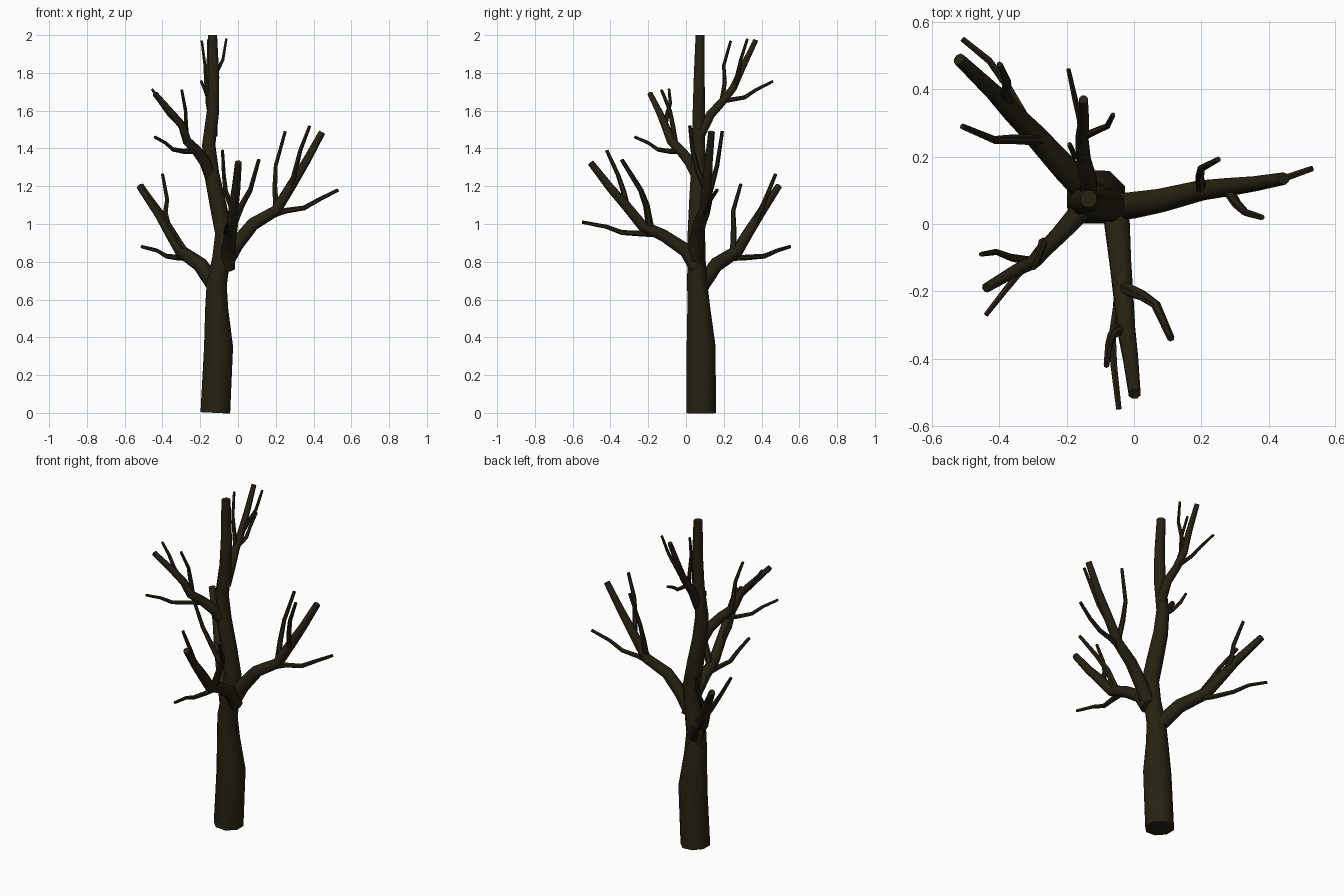
import bpy, bmesh, math
from mathutils import Vector

bark = bpy.data.materials.new("dark bark")
bark.diffuse_color = (0.019, 0.016, 0.006, 1)


def add_tube(bm, pts, radii, sides):
    """Sweep a tapered round section along a bent path, closed at both ends."""
    pts = [Vector(p) for p in pts]
    n = len(pts)
    if len(radii) == 2:
        radii = [radii[0] + (radii[1] - radii[0]) * i / (n - 1) for i in range(n)]
    rings, up = [], None
    for i, p in enumerate(pts):
        t = Vector((0, 0, 0))
        if i > 0:
            t += (p - pts[i - 1]).normalized()
        if i < n - 1:
            t += (pts[i + 1] - p).normalized()
        t.normalize()
        if up is None:
            up = Vector((1, 0, 0)) if abs(t.x) < 0.8 else Vector((0, 1, 0))
        up = (up - t * up.dot(t)).normalized()
        side = t.cross(up)
        ring = []
        for k in range(sides):
            a = 2 * math.pi * (k + 0.5) / sides
            ring.append(bm.verts.new(p + (up * math.cos(a) + side * math.sin(a)) * radii[i]))
        rings.append(ring)
    for a, b in zip(rings, rings[1:]):
        for k in range(sides):
            j = (k + 1) % sides
            bm.faces.new((a[k], a[j], b[j], b[k]))
    bm.faces.new(rings[0][::-1])
    bm.faces.new(rings[-1])


def make_part(name, tubes):
    bm = bmesh.new()
    for pts, radii, sides in tubes:
        add_tube(bm, pts, radii, sides)
    me = bpy.data.meshes.new(name)
    bm.to_mesh(me)
    bm.free()
    me.materials.append(bark)
    ob = bpy.data.objects.new(name, me)
    bpy.context.collection.objects.link(ob)
    bpy.ops.object.select_all(action='DESELECT')
    ob.select_set(True)
    bpy.context.view_layer.objects.active = ob
    bpy.ops.object.shade_smooth_by_angle(angle=math.radians(55))


TWIG = (0.017, 0.009)

# trunk: thick at the base, bending and tapering to the top
trunk = [(-.12, .08, 0), (-.103, .08, .35), (-.113, .068, .55), (-.113, .06, .68), (-.088, .055, .82),
         (-.075, .055, .95), (-.105, .06, 1.1), (-.14, .065, 1.27), (-.155, .066, 1.42),
         (-.132, .068, 1.6), (-.128, .07, 1.78), (-.135, .075, 2.0)]
make_part("trunk", [(trunk, [.085, .083, .066, .058, .052, .05, .048, .043, .038, .035, .031, .026], 8)])

# right limb with three twigs
make_part("right_limb", [
    ([(-.06, .05, .8), (-.01, .055, .89), (.08, .07, 1.0), (.2, .1, 1.07), (.28, .11, 1.2), (.36, .12, 1.33), (.445, .135, 1.485)],
     [.042, .041, .036, .031, .028, .023, .019], 8),
    ([(.16, .09, 1.04), (.25, .105, 1.07), (.35, .12, 1.085), (.43, .13, 1.13), (.53, .165, 1.18)], TWIG, 6),
    ([(.2, .105, 1.1), (.195, .135, 1.2), (.2, .165, 1.31), (.25, .192, 1.49)], TWIG, 6),
    ([(.28, .1, 1.19), (.305, .06, 1.29), (.33, .035, 1.39), (.38, .02, 1.52)], TWIG, 6)])

# front limb
make_part("front_limb", [
    ([(-.055, .055, .77), (-.05, .0, .86), (-.04, -.12, .94), (-.03, -.23, .99), (-.022, -.32, 1.1), (-.01, -.4, 1.19), (.002, -.505, 1.325)],
     [.042, .04, .034, .031, .028, .024, .019], 8),
    ([(-.04, -.14, .945), (-.05, -.25, .95), (-.065, -.34, .955), (-.06, -.42, .985), (-.045, -.55, 1.01)], TWIG, 6),
    ([(-.03, -.19, .98), (.02, -.21, 1.1), (.065, -.24, 1.18), (.11, -.34, 1.34)], (.021, .011), 6),
    ([(-.03, -.31, 1.08), (-.065, -.33, 1.17), (-.075, -.36, 1.26), (-.082, -.42, 1.39)], TWIG, 6)])

# back left low limb
make_part("back_left_limb", [
    ([(-.12, .08, .67), (-.2, .16, .785), (-.3, .27, .855), (-.36, .33, .955), (-.415, .39, 1.05), (-.52, .49, 1.2)],
     [.044, .04, .034, .03, .026, .019], 8),
    ([(-.25, .21, .82), (-.32, .31, .822), (-.38, .415, .83), (-.43, .485, .86), (-.51, .55, .88)], TWIG, 6),
    ([(-.36, .34, .95), (-.385, .39, 1.06), (-.375, .42, 1.13), (-.4, .475, 1.265)], TWIG, 6),
    ([(-.28, .25, .86), (-.36, .252, .98), (-.415, .25, 1.07), (-.51, .29, 1.21)], TWIG, 6)])

# left front high limb
make_part("left_limb", [
    ([(-.14, .065, 1.24), (-.175, .02, 1.33), (-.22, -.03, 1.39), (-.27, -.08, 1.44), (-.295, -.11, 1.52), (-.355, -.14, 1.59), (-.44, -.19, 1.69)],
     [.033, .031, .027, .024, .022, .019, .015], 8),
    ([(-.21, -.03, 1.385), (-.29, -.09, 1.385), (-.345, -.15, 1.395), (-.385, -.2, 1.43), (-.44, -.27, 1.46)], (.015, .008), 6),
    ([(-.31, -.11, 1.53), (-.365, -.1, 1.58), (-.41, -.083, 1.64), (-.455, -.09, 1.715)], (.014, .007), 6),
    ([(-.27, -.055, 1.42), (-.275, -.07, 1.52), (-.278, -.085, 1.6), (-.298, -.13, 1.71)], (.015, .008), 6)])

# back top limb
make_part("back_limb", [
    ([(-.135, .075, 1.47), (-.135, .13, 1.58), (-.15, .19, 1.645), (-.155, .25, 1.72), (-.15, .3, 1.83), (-.15, .37, 1.975)],
     [.028, .026, .023, .021, .018, .014], 8),
    ([(-.15, .19, 1.65), (-.16, .31, 1.67), (-.175, .37, 1.71), (-.195, .46, 1.755)], (.013, .007), 6),
    ([(-.15, .26, 1.73), (-.105, .28, 1.82), (-.08, .29, 1.87), (-.062, .325, 1.98)], (.013, .007), 6),
    ([(-.15, .19, 1.65), (-.17, .205, 1.75), (-.175, .2, 1.84), (-.192, .237, 1.97)], (.013, .007), 6)])
